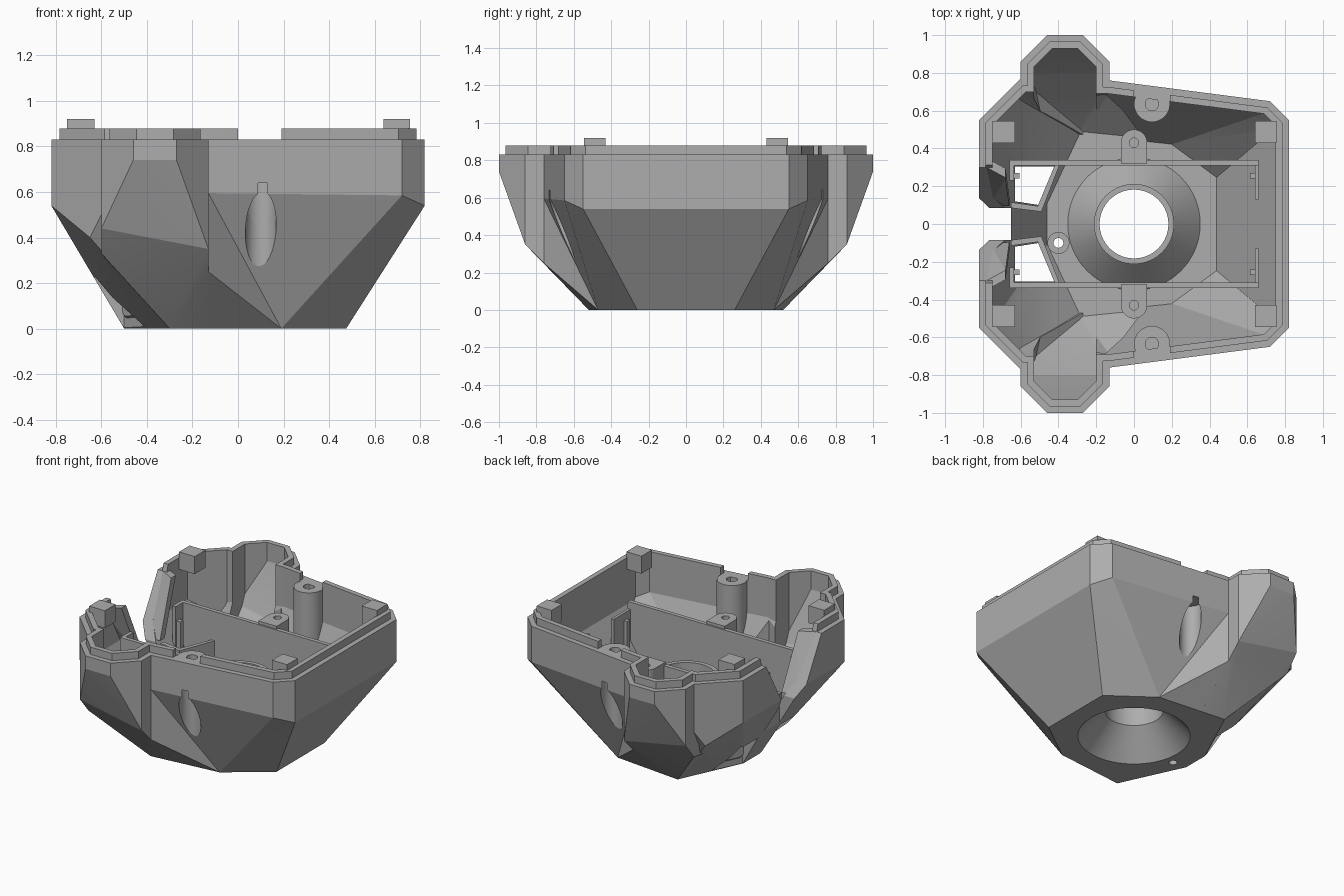
import bpy, bmesh, math
from itertools import combinations
from mathutils import Matrix, Vector

if "Cube" in bpy.data.objects:
    bpy.data.objects.remove(bpy.data.objects["Cube"])

grey = bpy.data.materials.new("plastic grey")
grey.diffuse_color = (0.42, 0.42, 0.42, 1)
grey.use_nodes = True
grey.node_tree.nodes["Principled BSDF"].inputs["Base Color"].default_value = grey.diffuse_color
SIDES = (1, -1)


def obj_from(bm, name):
    bmesh.ops.recalc_face_normals(bm, faces=bm.faces)
    me = bpy.data.meshes.new(name)
    bm.to_mesh(me)
    bm.free()
    me.materials.append(grey)
    ob = bpy.data.objects.new(name, me)
    bpy.context.collection.objects.link(ob)
    return ob


def hull_bm(points):
    bm = bmesh.new()
    for p in points:
        bm.verts.new(p)
    bmesh.ops.convex_hull(bm, input=bm.verts)
    junk = [v for v in bm.verts if not v.link_faces]
    bmesh.ops.delete(bm, geom=junk, context='VERTS')
    bmesh.ops.recalc_face_normals(bm, faces=bm.faces)
    return bm


def shell(points, inset=0, rise=0, name="hull"):
    """Convex solid with its planes moved inward and its top raised."""
    src = hull_bm(points)
    if inset == 0:
        return obj_from(src, name)
    planes = []
    for f in src.faces:
        n, d = f.normal.copy(), f.verts[0].co.dot(f.normal)
        d += rise if n.z > 0.95 else -inset
        if f.calc_area() > 1e-5 and not any((n - m).length < .01 and abs(d - e) < .01 for m, e in planes):
            planes.append((n, d))
    src.free()
    corners = {}
    for trio in combinations(planes, 3):
        m = Matrix([n for n, d in trio])
        if abs(m.determinant()) > 1e-3:
            p = m.inverted() @ Vector([d for n, d in trio])
            if all(n.dot(p) < d + 1e-4 for n, d in planes):
                corners[tuple(round(c, 3) for c in p)] = p
    return obj_from(hull_bm(corners.keys()), name)


def prism(pts, z0, z1, name="prism"):
    """Vertical prism from an xy outline."""
    bm = bmesh.new()
    f = bm.faces.new([bm.verts.new((x, y, z0)) for x, y in pts])
    r = bmesh.ops.extrude_face_region(bm, geom=[f])
    for v in r["geom"]:
        if isinstance(v, bmesh.types.BMVert):
            v.co.z = z1
    return obj_from(bm, name)


def box(x0, x1, y0, y1, z0, z1, name="box"):
    return prism([(x0, y0), (x1, y0), (x1, y1), (x0, y1)], z0, z1, name)


def lathe(x, y, profile, name="lathe", seg=48):
    """Solid of revolution from (radius, height) points."""
    bm = bmesh.new()
    rings = [[bm.verts.new((x + r * math.cos(2 * math.pi * i / seg), y + r * math.sin(2 * math.pi * i / seg), z))
              for i in range(seg)] for r, z in profile]
    for a, b in zip(rings, rings[1:]):
        for i in range(seg):
            j = (i + 1) % seg
            bm.faces.new((a[i], a[j], b[j], b[i]))
    bm.faces.new(rings[0][::-1])
    bm.faces.new(rings[-1])
    return obj_from(bm, name)


def rod(x, y, r, z0, z1, name="rod"):
    return lathe(x, y, [(r, z0), (r, z1)], name)


def boolean(ob, tool, op, keep=False):
    m = ob.modifiers.new("b", 'BOOLEAN')
    m.operation, m.solver, m.object = op, 'EXACT', tool
    dg = bpy.context.evaluated_depsgraph_get()
    me = bpy.data.meshes.new_from_object(ob.evaluated_get(dg))
    ob.modifiers.clear()
    ob.data = me
    if not keep:
        bpy.data.objects.remove(tool)
    return ob


# Body, ear and ear root corner points
T = 0.83
half = [(.82, .55, T), (.72, .65, T), (-.13, .76, T), (-.6, .77, T), (-.82, .55, T), (-.82, .24, T),
        (.82, .55, .54), (.72, .65, .585), (-.13, .76, .595), (-.6, .77, .5), (-.65, .72, .4), (-.82, .55, .54),
        (-.82, .24, .54), (-.77, .09, .46), (.475, .26, 0), (.19, .47, 0), (-.3, .52, 0), (-.5, .09, 0)]
main_pts = [(x, s * y, z) for s in SIDES for x, y, z in half]
ear = [(-.13, .3, T), (-.13, .86, T), (-.27, 1, T), (-.46, 1, T), (-.6, .86, T), (-.6, .3, T),
       (-.27, 1, .74), (-.46, 1, .74), (-.13, .86, .35), (-.6, .86, .44), (-.13, .76, .25),
       (-.6, .77, .33), (-.3, .52, 0), (-.13, .503, 0), (-.3, .2, 0), (-.13, .2, 0), (-.5, .3, .2)]
root = [(-.13, .76, T), (-.13, .76, .25), (.19, .47, 0), (-.3, .52, 0), (-.5, .7, .4),
        (-.5, .7, T), (-.3, .3, T), (-.3, .2, 0), (.1, .2, 0)]


def apply_body(ob, inset, rise, op):
    for s in SIDES:
        for part in (ear, root):
            boolean(ob, shell([(x, s * y, z) for x, y, z in part], inset, rise), op)
    return ob


# Faceted housing with raised inner lip, hollowed out
housing = apply_body(shell(main_pts, name="housing"), 0, 0, 'UNION')
lip = apply_body(shell(main_pts, .035, .05, "lip"), .035, .05, 'UNION')
for s in SIDES:
    y0, y1 = sorted((s * .45, s * .95))
    boolean(lip, box(0, .19, y0, y1, T, 1), 'DIFFERENCE')
boolean(housing, lip, 'UNION')
boolean(housing, shell(main_pts, .07, .5), 'DIFFERENCE')
apply_body(housing, .07, .5, 'DIFFERENCE')

# Rear V notch
bm = bmesh.new()
f = bm.faces.new([bm.verts.new((-1, y, z)) for y, z in
                  [(-.34, 1), (-.30, T), (-.08, .44), (.08, .44), (.30, T), (.34, 1)]])
r = bmesh.ops.extrude_face_region(bm, geom=[f])
bmesh.ops.translate(bm, verts=[v for v in r["geom"] if isinstance(v, bmesh.types.BMVert)], vec=(.4, 0, 0))
boolean(housing, obj_from(bm, "notch"), 'DIFFERENCE')
boolean(housing, box(-1, -.65, -.085, .085, -.1, 1), 'DIFFERENCE')

# Floor windows beside the rear channel
for s in SIDES:
    win = [(-.63, .305), (-.41, .305), (-.5, .1), (-.63, .12)]
    boolean(housing, prism([(x, s * y) for x, y in win], -.1, .6), 'DIFFERENCE')

# Funnel flaring down into an open floor
bore = lathe(0, 0, [(.40, -.05), (.35, 0), (.182, .18), (.182, .8)], "bore", 64)
boolean(housing, bore, 'DIFFERENCE', keep=True)
funnel = lathe(0, 0, [(.36, .03), (.36, .06), (.212, .22), (.212, .44)], "funnel", 64)
boolean(funnel, bore, 'DIFFERENCE', keep=True)

# Tall screw posts, drilled from below
for s in SIDES:
    drill = rod(.1, s * .665, .068, -.1, .64)
    boolean(housing, drill, 'DIFFERENCE', keep=True)
    post = rod(.095, s * .635, .095, .1, T, "screw_post")
    boolean(post, shell(main_pts, .01, .3), 'INTERSECT')
    boolean(post, drill, 'DIFFERENCE')
    boolean(post, rod(.095, s * .635, .035, .68, 1), 'DIFFERENCE')

inside = shell(main_pts, .03, .3, "inside_limit")


def fitted(ob):
    boolean(ob, inside, 'INTERSECT', keep=True)
    return boolean(ob, bore, 'DIFFERENCE', keep=True)


for s in SIDES:
    def sbox(x0, x1, a, b, z0, z1, name):
        return box(x0, x1, min(s * a, s * b), max(s * a, s * b), z0, z1, name)
    # Long inner walls and their short return ends
    fitted(sbox(-.66, .66, .31, .338, .02, .65, "inner_wall"))
    fitted(sbox(.64, .66, .13, .32, .02, .60, "front_return"))
    fitted(sbox(-.66, -.635, .23, .32, .02, .65, "rear_return"))
    for x in (-.62, .63):
        fitted(sbox(x - .015, x + .015, .24, .27, .3, .55, "clip_rib"))
    # Small bosses joined to the walls
    boss = rod(0, s * .43, .07, .02, .67, "small_boss")
    boolean(boss, sbox(-.07, .07, .32, .43, .02, .67, "web"), 'UNION')
    boolean(boss, rod(0, s * .43, .025, .3, .8), 'DIFFERENCE')
    fitted(boss)
    # Rear channel walls
    ch = [(-.65, .085), (-.49, .065), (-.395, .31), (-.42, .31), (-.51, .095), (-.65, .115)]
    fitted(prism([(x, s * y) for x, y in ch], .02, .45, "channel_wall"))
    # Leaning flanges along the notch
    fl = [(-.80, .31, T), (-.68, .245, T), (-.76, .105, .46), (-.66, .095, .46)]
    flange = shell([(x, s * (y + d), z) for x, y, z in fl for d in (0, .05)], name="notch_flange")
    boolean(flange, shell(main_pts, .005, .3), 'INTERSECT')
    # Corner locating tabs
    for x0, x1 in ((-.75, -.63), (.64, .755)):
        sbox(x0, x1, .43, .545, .80, .92, "corner_tab")

# Small drain tube
drain = rod(-.4, -.1, .026, -.1, .6)
boolean(housing, drain, 'DIFFERENCE', keep=True)
tube = rod(-.4, -.1, .058, .03, .40, "drain_tube")
boolean(tube, drain, 'DIFFERENCE')

# Clear away cutters
for ob in list(bpy.context.scene.objects):
    if ob.name.split(".")[0] in ("inside_limit", "bore", "rod"):
        bpy.data.objects.remove(ob)

# Smooth only the round parts
for ob in bpy.context.scene.objects:
    ob.select_set(True)
    bpy.context.view_layer.objects.active = ob
bpy.ops.object.shade_smooth_by_angle(angle=math.radians(10))
